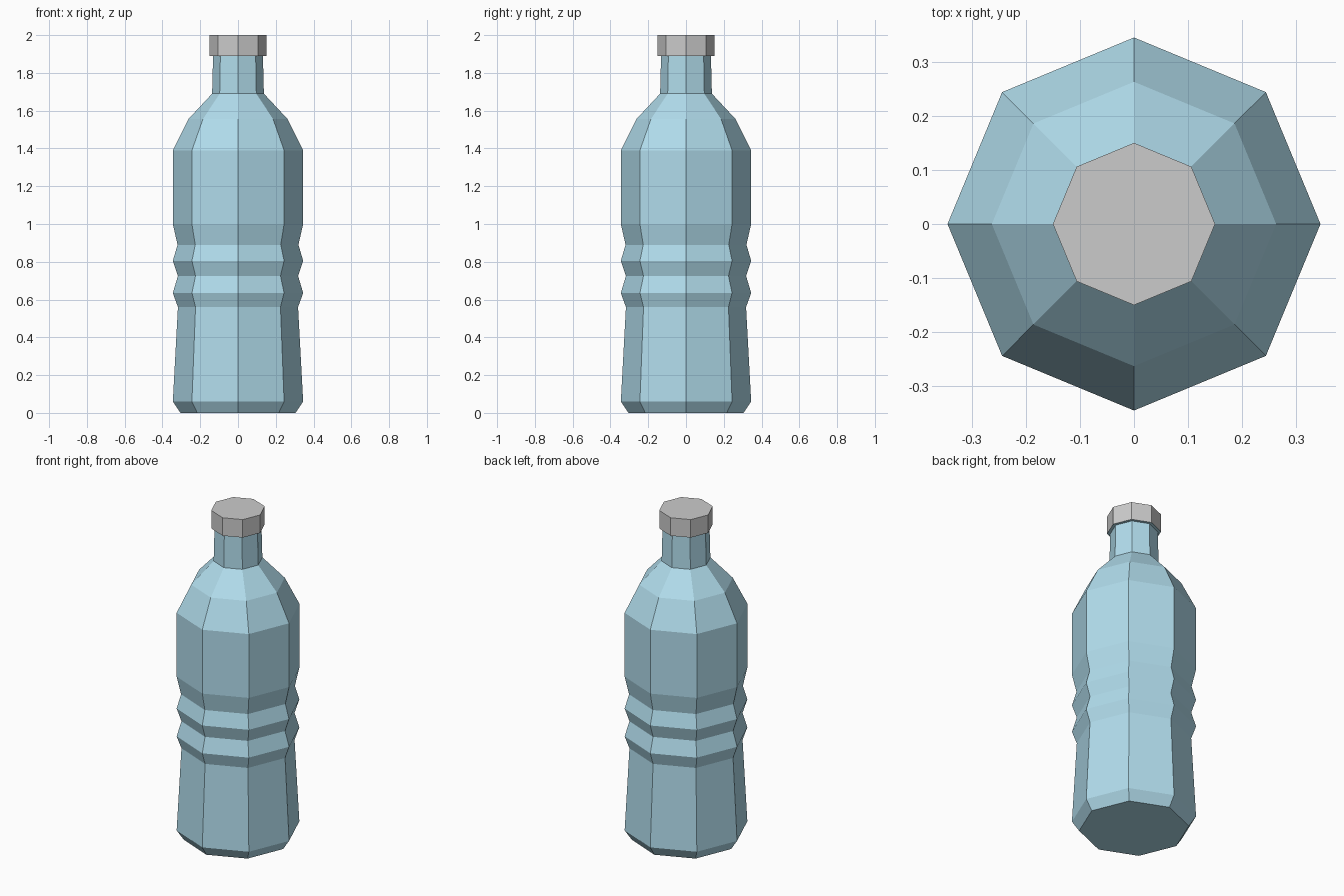
import bpy, bmesh
from math import cos, sin, pi

if "Cube" in bpy.data.objects:
    bpy.data.objects.remove(bpy.data.objects["Cube"])

SIDES = 8


def lathe(name, profile, cap_start=True, cap_end=True):
    """Revolve (radius, height) points into a flat-faced octagonal part."""
    bm = bmesh.new()
    rings = []
    for r, z in profile:
        rings.append([bm.verts.new((r * cos(2 * pi * i / SIDES),
                                    r * sin(2 * pi * i / SIDES), z))
                      for i in range(SIDES)])
    for a, b in zip(rings, rings[1:]):
        for i in range(SIDES):
            j = (i + 1) % SIDES
            bm.faces.new((a[i], a[j], b[j], b[i]))
    if cap_start:
        bm.faces.new(rings[0][::-1])
    if cap_end:
        bm.faces.new(rings[-1])
    mesh = bpy.data.meshes.new(name)
    bm.to_mesh(mesh)
    bm.free()
    obj = bpy.data.objects.new(name, mesh)
    bpy.context.collection.objects.link(obj)
    return obj


# Bottle: chamfered base, ribbed grip, shoulder, neck and rim under the cap
bottle = lathe("bottle_body", [
    (0.305, 0.0), (0.345, 0.06), (0.318, 0.56),
    (0.345, 0.635), (0.318, 0.725), (0.345, 0.805), (0.32, 0.89),
    (0.345, 1.0), (0.345, 1.39), (0.263, 1.555),
    (0.137, 1.69), (0.132, 1.89), (0.15, 1.89),
], cap_end=False)

# Screw cap: sits on the rim
cap = lathe("screw_cap", [(0.15, 1.89), (0.15, 2.0)], cap_start=False)

# Blue plastic
blue = bpy.data.materials.new("blue_plastic")
blue.diffuse_color = (0.44, 0.72, 0.84, 1.0)
blue.use_nodes = True
blue.node_tree.nodes["Principled BSDF"].inputs["Base Color"].default_value = blue.diffuse_color
bottle.data.materials.append(blue)
